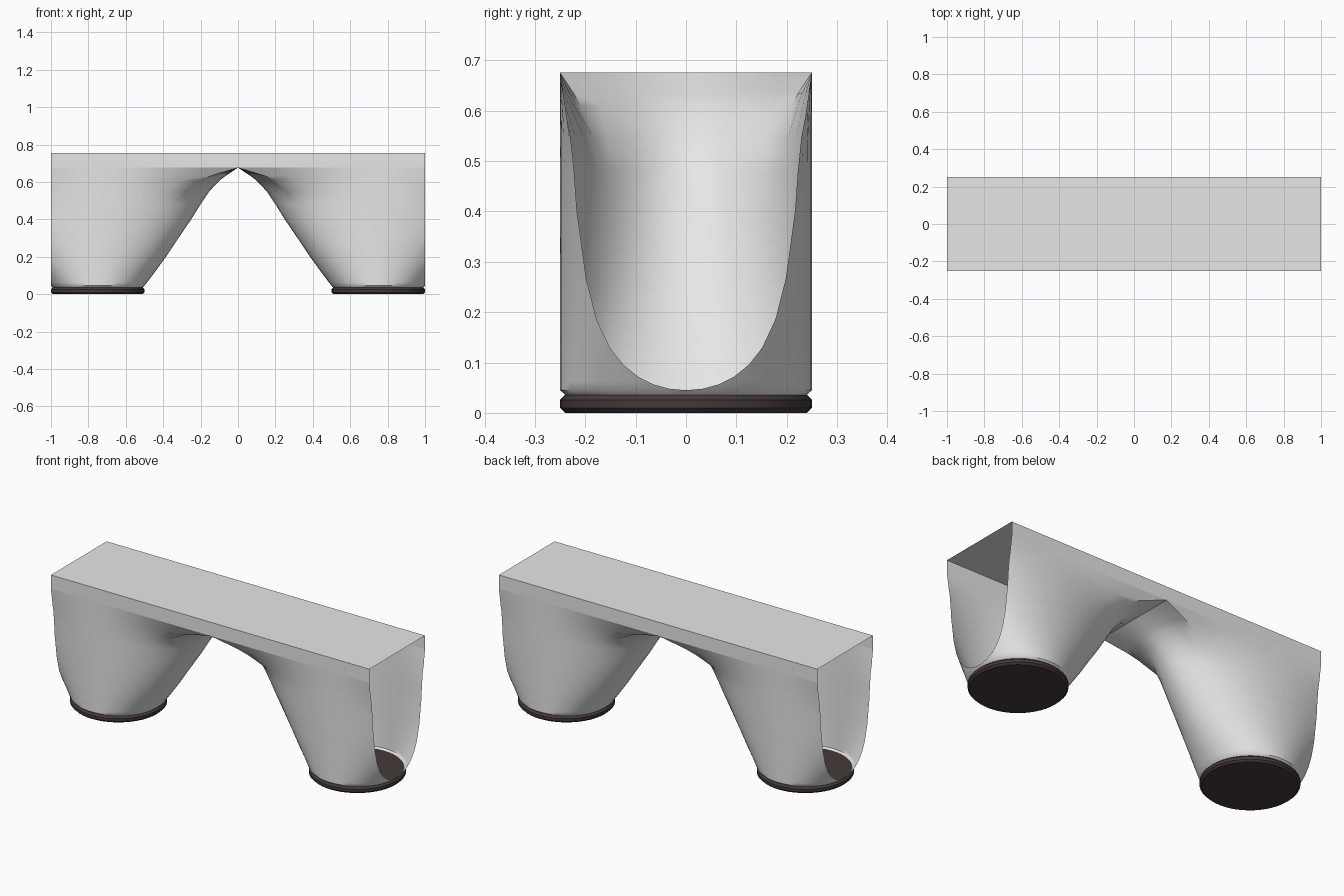
import bpy, bmesh, math

if "Cube" in bpy.data.objects:
    bpy.data.objects.remove(bpy.data.objects["Cube"])

def material(name, rgb):
    m = bpy.data.materials.new(name)
    m.diffuse_color = (*rgb, 1)
    m.use_nodes = True
    m.node_tree.nodes["Principled BSDF"].inputs["Base Color"].default_value = m.diffuse_color
    return m

GREY = material("light grey", (0.8, 0.8, 0.8))
BROWN = material("dark brown", (0.06, 0.042, 0.042))

HALF, DEPTH, RIM, TOP = 1.0, 0.25, 0.676, 0.754
LEG_X, SIDES = 0.75, 48

def finish(name, bm, mat, angle=None):
    me = bpy.data.meshes.new(name)
    bm.to_mesh(me)
    bm.free()
    me.materials.append(mat)
    ob = bpy.data.objects.new(name, me)
    bpy.context.collection.objects.link(ob)
    if angle:
        bpy.ops.object.select_all(action='DESELECT')
        ob.select_set(True)
        bpy.context.view_layer.objects.active = ob
        bpy.ops.object.shade_smooth_by_angle(angle=math.radians(angle))
    return ob

def section(bm, cx, z, a, b, square):
    """Ring that blends from an ellipse (0) to a rectangle (1)."""
    ring = []
    for i in range(SIDES):
        t = 2 * math.pi * i / SIDES
        c, s = math.cos(t), math.sin(t)
        k = 1 + square * (1 / max(abs(c), abs(s)) - 1)
        ring.append(bm.verts.new((cx + a * c * k, b * s * k, z)))
    return ring

def loft(bm, rings):
    for lo, hi in zip(rings, rings[1:]):
        for i in range(SIDES):
            j = (i + 1) % SIDES
            bm.faces.new((lo[i], lo[j], hi[j], hi[i]))

# flared legs: (height, half length, half depth, squareness)
LEG = [(0.036, 0.24, 0.24, 0), (0.045, 0.25, 0.25, 0), (0.062, 0.263, 0.25, 0),
       (0.123, 0.309, 0.25, 0), (0.19, 0.358, 0.25, 0), (0.26, 0.405, 0.25, 0),
       (0.40, 0.50, 0.25, 0), (0.48, 0.55, 0.25, 0), (0.548, 0.595, 0.25, 0.1),
       (0.61, 0.654, 0.25, 0.45), (0.634, 0.686, 0.25, 0.62), (RIM, 0.75, 0.25, 1)]
# round feet: (height, radius)
FOOT = [(0, 0.24), (0.01, 0.25), (0.026, 0.25), (0.036, 0.24)]

for side, sx in (("left", -1), ("right", 1)):
    bm = bmesh.new()
    loft(bm, [section(bm, sx * LEG_X, *row) for row in LEG])
    # slice the funnel open at the end of the bench
    bmesh.ops.bisect_plane(bm, geom=bm.verts[:] + bm.edges[:] + bm.faces[:],
                           plane_co=(sx * HALF, 0, 0), plane_no=(sx, 0, 0),
                           dist=1e-4, clear_outer=True)
    finish(side + "_leg", bm, GREY, 40)

    bm = bmesh.new()
    rings = [section(bm, sx * LEG_X, z, r, r, 0) for z, r in FOOT]
    loft(bm, rings)
    bm.faces.new(rings[0][::-1])
    bm.faces.new(rings[-1])
    finish(side + "_foot", bm, BROWN, 30)

# seat: top plane with front and back aprons, open at both ends
bm = bmesh.new()
prof = [(-DEPTH, RIM), (-DEPTH, TOP), (DEPTH, TOP), (DEPTH, RIM)]
ends = [[bm.verts.new((x, y, z)) for y, z in prof] for x in (-HALF, HALF)]
for i in range(3):
    bm.faces.new((ends[0][i], ends[1][i], ends[1][i + 1], ends[0][i + 1]))
finish("seat", bm, GREY)
